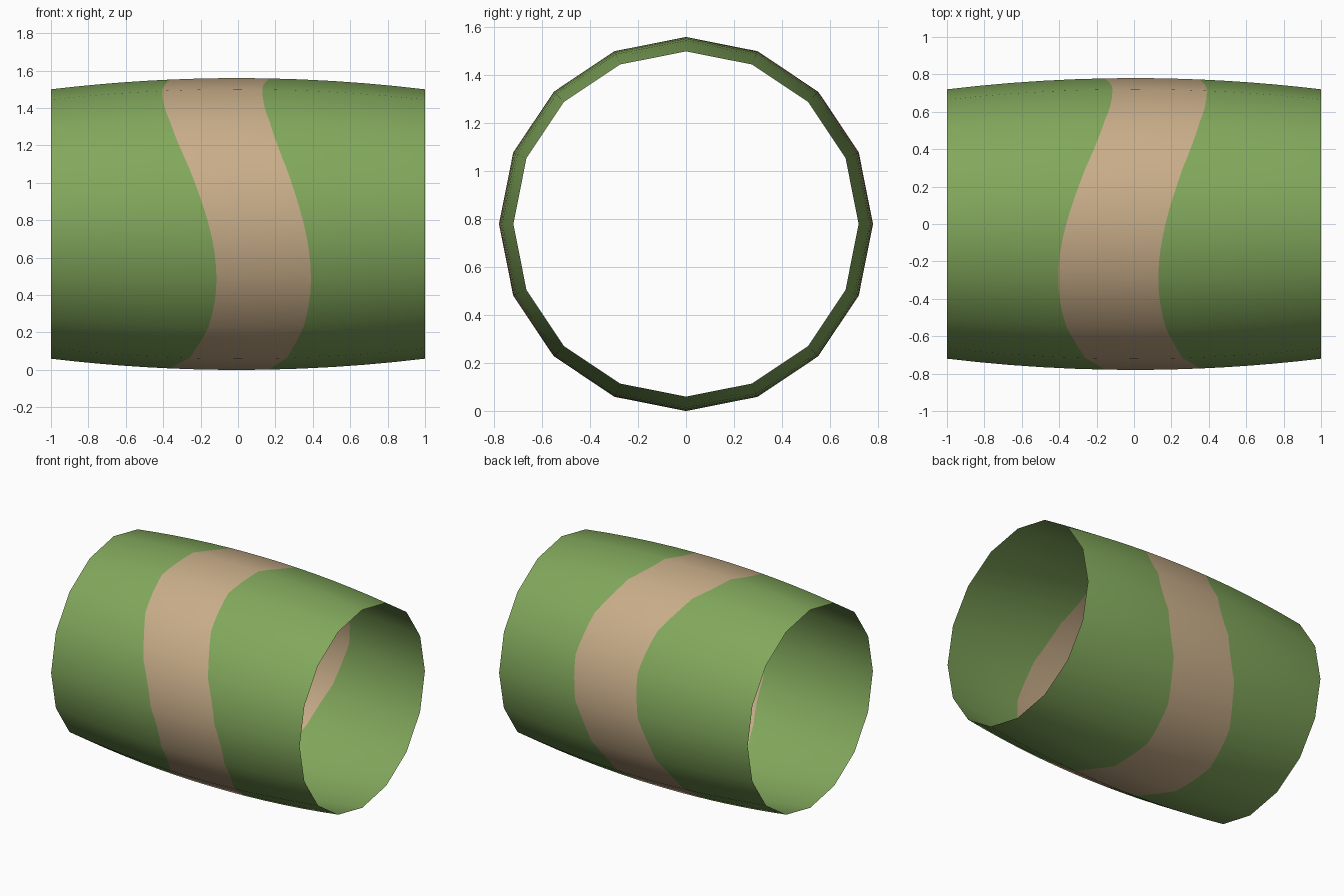
import bpy, bmesh, math
from mathutils import Vector

if "Cube" in bpy.data.objects:
    bpy.data.objects.remove(bpy.data.objects["Cube"])

SIDES, SUB = 16, 4           # flat sides, and cuts per side for the wavy band edge
R, BULGE, CZ = 0.78, 0.06, 0.78


def material(name, rgb):
    m = bpy.data.materials.new(name)
    m.diffuse_color = (*rgb, 1.0)
    m.use_nodes = True
    m.node_tree.nodes["Principled BSDF"].inputs["Base Color"].default_value = m.diffuse_color
    return m


def ring_dir(j):
    """Point on a unit 16-gon, starting at the top and turning to the front."""
    k, f = divmod(j, SUB)
    a, b = (Vector((0, -math.sin(t), math.cos(t)))
            for t in (2 * math.pi * k / SIDES, 2 * math.pi * (k + 1) / SIDES))
    return a.lerp(b, f / SUB)


def stations(t):
    """Lengthwise positions at angle t: green, wavy tan band, green."""
    mid = 0.1375 * math.cos(2 * (t - math.radians(112.5)))
    half = 0.26 - 0.0075 * mid / 0.1375
    lo, hi = mid - half, mid + half
    xs = [-1 + (lo + 1) * i / 5 for i in range(5)]
    xs += [lo + (hi - lo) * i / 4 for i in range(4)]
    xs += [hi + (1 - hi) * i / 5 for i in range(6)]
    return xs


# Open barrel-shaped sleeve
bm = bmesh.new()
n = SIDES * SUB
cols, normals = [], []
for j in range(n):
    t = 2 * math.pi * j / n
    col = []
    for x in stations(t):
        p = ring_dir(j) * (R - BULGE * x * x)
        col.append(bm.verts.new((x, p.y, p.z + CZ)))
        normals.append(Vector((2 * BULGE * x, -math.sin(t), math.cos(t))).normalized())
    cols.append(col)
for j in range(n):
    a, b = cols[j], cols[(j + 1) % n]
    for i in range(len(a) - 1):
        f = bm.faces.new((a[i], b[i], b[i + 1], a[i + 1]))
        f.smooth = True
        f.material_index = 1 if 5 <= i < 9 else 0

mesh = bpy.data.meshes.new("barrel_sleeve")
bm.to_mesh(mesh)
bm.free()
mesh.materials.append(material("leaf green", (0.223, 0.392, 0.107)))
mesh.materials.append(material("tan band", (0.578, 0.418, 0.25)))
mesh.normals_split_custom_set_from_vertices(normals)   # round shading across flat sides
obj = bpy.data.objects.new("barrel_sleeve", mesh)
bpy.context.collection.objects.link(obj)
